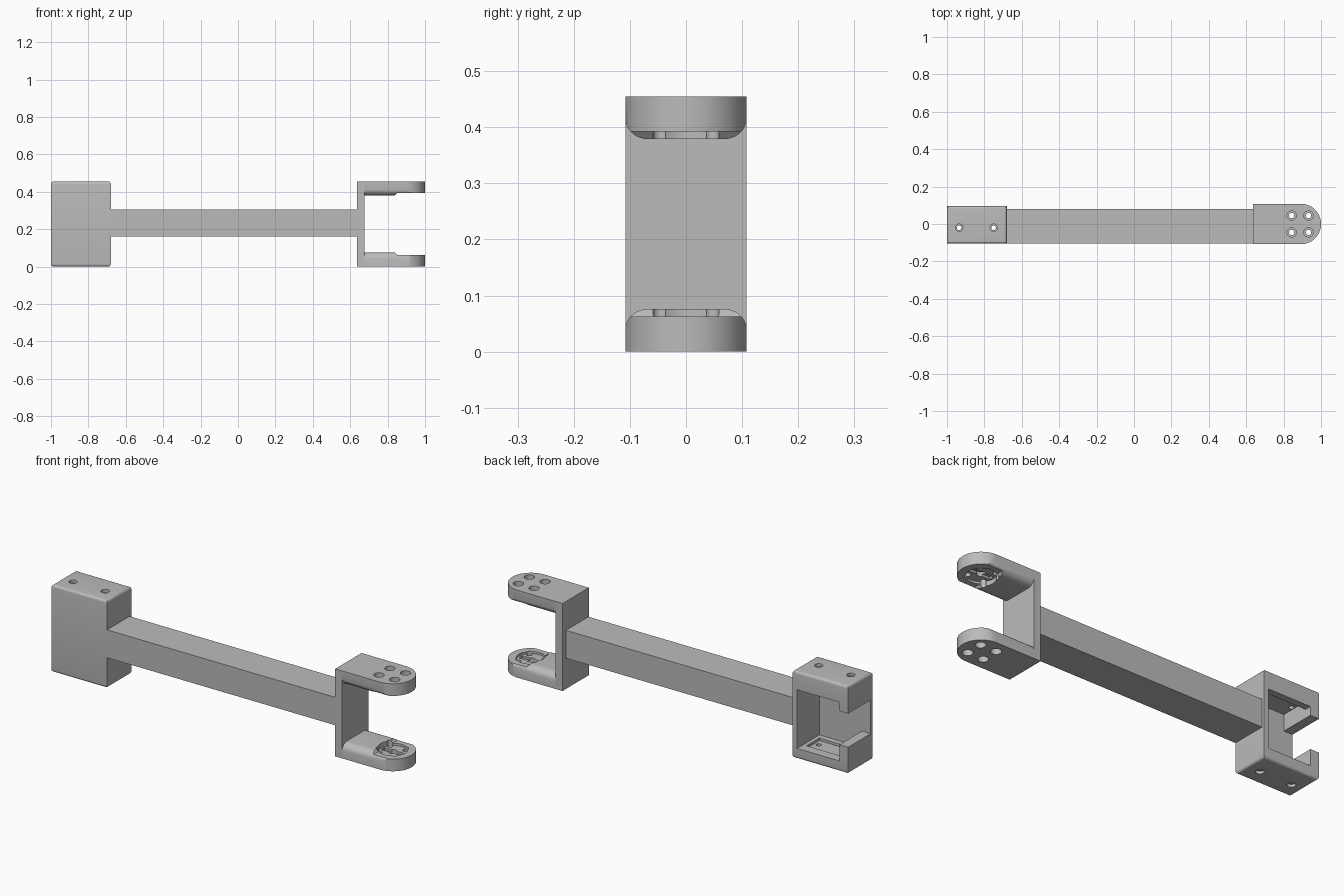
import bpy, bmesh, math
from mathutils import Vector

if "Cube" in bpy.data.objects:
    bpy.data.objects.remove(bpy.data.objects["Cube"])

grey = bpy.data.materials.new("light grey plastic")
grey.use_nodes = True
COLOUR = (0.5, 0.5, 0.5, 1)
grey.diffuse_color = COLOUR
grey.node_tree.nodes["Principled BSDF"].inputs["Base Color"].default_value = COLOUR

HEIGHT = 0.455
RADIUS = 0.108          # half width and rounded end of the fork arms
HUB_X = 1 - RADIUS


def finish(bm, name):
    bmesh.ops.recalc_face_normals(bm, faces=bm.faces)
    mesh = bpy.data.meshes.new(name)
    bm.to_mesh(mesh)
    bm.free()
    obj = bpy.data.objects.new(name, mesh)
    bpy.context.collection.objects.link(obj)
    mesh.materials.append(grey)
    return obj


def box(name, x, y, z):
    bm = bmesh.new()
    bmesh.ops.create_cube(bm, size=1)
    for v in bm.verts:
        v.co = [(r[0] + r[1]) / 2 + c * (r[1] - r[0]) for c, r in zip(v.co, (x, y, z))]
    return finish(bm, name)


def prism(name, points, direction):
    """Extrude a closed outline along a direction."""
    bm = bmesh.new()
    face = bm.faces.new([bm.verts.new(p) for p in points])
    out = bmesh.ops.extrude_face_region(bm, geom=[face])
    verts = [g for g in out["geom"] if isinstance(g, bmesh.types.BMVert)]
    bmesh.ops.translate(bm, verts=verts, vec=Vector(direction))
    return finish(bm, name)


def disc(name, x, y, r, z, sides=32):
    ring = [2 * math.pi * i / sides for i in range(sides)]
    return prism(name, [(x + r * math.cos(a), y + r * math.sin(a), z[0]) for a in ring],
                 (0, 0, z[1] - z[0]))


def apply_all(obj):
    bpy.ops.object.select_all(action="DESELECT")
    bpy.context.view_layer.objects.active = obj
    obj.select_set(True)
    for m in list(obj.modifiers):
        bpy.ops.object.modifier_apply(modifier=m.name)


def cut(obj, tool, operation="DIFFERENCE"):
    tool.hide_render = True
    m = obj.modifiers.new("cut", "BOOLEAN")
    m.operation, m.object, m.solver = operation, tool, "EXACT"
    apply_all(obj)
    bpy.data.objects.remove(tool)


def smooth(obj):
    apply_all(obj)
    bpy.ops.object.shade_smooth_by_angle(angle=math.radians(30))


# Motor housing: rounded block, open at the back
housing = box("motor_housing", (-1, -0.68), (-0.105, 0.095), (0, HEIGHT))
bm = bmesh.new()
bm.from_mesh(housing.data)
edges = [e for e in bm.edges if abs(e.verts[0].co.z - e.verts[1].co.z) < 0.01]
bmesh.ops.bevel(bm, geom=edges, offset=0.014, segments=5, profile=0.5, affect="EDGES")
bm.to_mesh(housing.data)
bm.free()

# Motor pocket with a lip under the top edge, and a cable slot in the end wall
cut(housing, box("pocket", (-0.95, -0.705), (-0.09, 0.06), (0.055, 0.4)))
cut(housing, box("opening", (-0.95, -0.705), (0.05, 0.2), (0.055, 0.36)))
cut(housing, box("cable_slot", (-1.1, -0.94), (-0.09, 0.2), (0.14, 0.315)))
cut(housing, box("floor_recess", (-0.93, -0.725), (-0.06, 0.045), (0.042, 0.07)))

# Countersunk screw holes through the top and bottom
for x in (-0.935, -0.75):
    cut(housing, disc("screw_hole", x, -0.02, 0.012, (-0.1, 0.6)))
    for z in ((-0.1, 0.015), (HEIGHT - 0.015, 0.6)):
        cut(housing, disc("screw_head", x, -0.02, 0.02, z))
smooth(housing)

# Beam between the housing and the fork
box("beam", (-0.68, 0.635), (-0.105, 0.08), (0.16, 0.305))

# Fork back plate
box("fork_plate", (0.635, 0.675), (-RADIUS, RADIUS), (0, HEIGHT))

# Lower fork arm: round-ended outline intersected with a round-shouldered section
arc = [math.pi * (i / 32 - 0.5) for i in range(33)]
outline = [(0.675, -RADIUS, 0)]
outline += [(HUB_X + RADIUS * math.cos(a), RADIUS * math.sin(a), 0) for a in arc]
outline += [(0.675, RADIUS, 0)]
arm = prism("fork_arm", outline, (0, 0, 0.076))

SHOULDER = 0.04
quarter = [math.pi / 2 * i / 10 for i in range(11)]
side = [(RADIUS + 0.001 - SHOULDER + SHOULDER * math.cos(a),
         0.036 + SHOULDER * math.sin(a)) for a in quarter]
section = [(0.6, y, z) for y, z in side] + [(0.6, -y, z) for y, z in reversed(side)]
section += [(0.6, -RADIUS - 0.001, -0.1), (0.6, RADIUS + 0.001, -0.1)]
cut(arm, prism("section", section, (0.5, 0, 0)), "INTERSECT")

# Lowered seat with a round horn pocket, cross slot and centre hole
step = [(0.835, -0.2, 0.08), (0.85, -0.2, 0.063), (1.1, -0.2, 0.063), (1.1, -0.2, 0.08)]
cut(arm, prism("seat", step, (0, 0.4, 0)))
cut(arm, disc("horn_pocket", HUB_X, 0, 0.07, (0.052, 0.1)))
cut(arm, box("horn_slot", (HUB_X - 0.06, HUB_X + 0.06), (-0.014, 0.014), (0.04, 0.1)))
cut(arm, disc("centre_hole", HUB_X, 0, 0.022, (0.03, 0.1)))

# Four counterbored bolt holes
for dx in (-0.045, 0.045):
    for dy in (-0.045, 0.045):
        x = HUB_X - 0.004 + dx
        cut(arm, disc("bolt_hole", x, dy, 0.014, (-0.1, 0.2), 24))
        cut(arm, disc("bolt_head", x, dy, 0.025, (-0.1, 0.03), 24))

# Upper arm mirrors the lower one
middle = bpy.data.objects.new("mirror_centre", None)
bpy.context.collection.objects.link(middle)
middle.location.z = HEIGHT / 2
bpy.context.view_layer.update()
mirror = arm.modifiers.new("mirror", "MIRROR")
mirror.use_axis = (False, False, True)
mirror.mirror_object = middle
smooth(arm)
bpy.data.objects.remove(middle)
